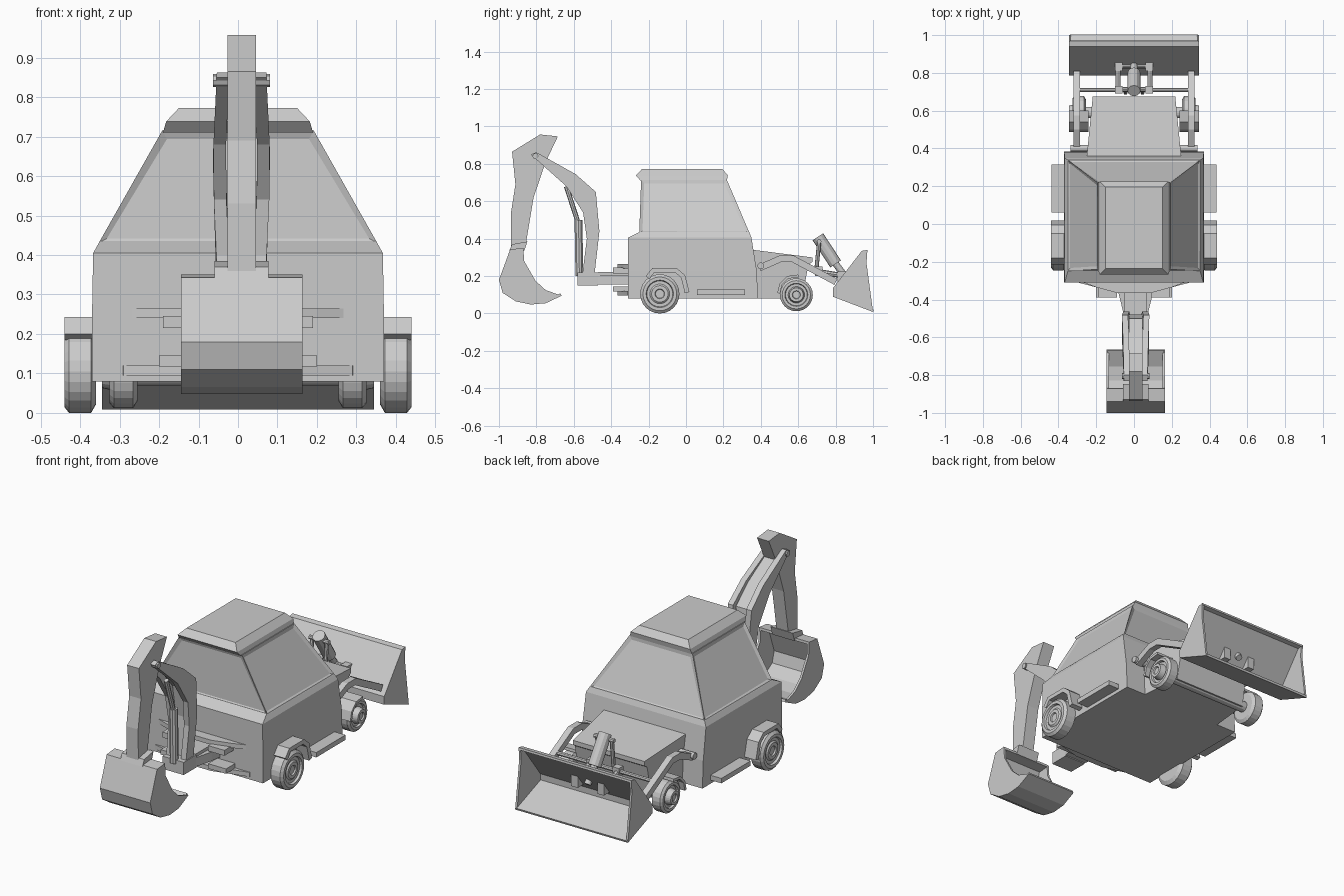
import bpy, bmesh, math
from mathutils import Vector

if "Cube" in bpy.data.objects:
    bpy.data.objects.remove(bpy.data.objects["Cube"])

CX = 0.009   # digging arm sits slightly off centre


def finish(name, bm, mirror=False):
    bmesh.ops.recalc_face_normals(bm, faces=bm.faces)
    me = bpy.data.meshes.new(name)
    bm.to_mesh(me)
    bm.free()
    ob = bpy.data.objects.new(name, me)
    bpy.context.collection.objects.link(ob)
    if mirror:
        ob.modifiers.new("Mirror", 'MIRROR')
    return ob


def add_rings(bm, rings):
    """Bridge equal-length closed rings and cap both ends."""
    vs = [[bm.verts.new(p) for p in r] for r in rings]
    n = len(vs[0])
    sides = []
    for a, b in zip(vs, vs[1:]):
        for i in range(n):
            j = (i + 1) % n
            sides.append(bm.faces.new((a[i], a[j], b[j], b[i])))
    bm.faces.new(vs[0][::-1])
    bm.faces.new(vs[-1])
    return sides


def prism(name, pts, x0, x1, mirror=False):
    """Side profile (y, z) extruded from x0 to x1."""
    bm = bmesh.new()
    add_rings(bm, [[(x, y, z) for y, z in pts] for x in (x0, x1)])
    return finish(name, bm, mirror)


def plate(name, pts, z0, z1, cx=0):
    """Plan outline, given as the right half (x, y), mirrored and extruded in z."""
    full = [(cx + x, y) for x, y in pts] + [(cx - x, y) for x, y in pts[::-1]]
    bm = bmesh.new()
    add_rings(bm, [[(x, y, z) for x, y in full] for z in (z0, z1)])
    return finish(name, bm)


def box(name, x0, x1, y0, y1, z0, z1, mirror=False):
    return prism(name, [(y0, z0), (y1, z0), (y1, z1), (y0, z1)], x0, x1, mirror)


def tube(name, p, q, r, n=12, mirror=False):
    p, q = Vector(p), Vector(q)
    rot = (q - p).to_track_quat('Z', 'Y')
    bm = bmesh.new()
    circle = [rot @ Vector((r * math.cos(t), r * math.sin(t), 0))
              for t in (2 * math.pi * i / n for i in range(n))]
    add_rings(bm, [[c + e for c in circle] for e in (p, q)])
    return finish(name, bm, mirror)


def loft(levels):
    return [[(-x, a, z), (x, a, z), (x, b, z), (-x, b, z)] for z, x, a, b in levels]


def ribbon(path, t):
    """Closed outline of a polyline thickened to its left by t."""
    P = [Vector(p) for p in path]
    inner = []
    for i, p in enumerate(P):
        d = Vector((0, 0))
        if i > 0:
            d += (p - P[i - 1]).normalized()
        if i < len(P) - 1:
            d += (P[i + 1] - p).normalized()
        d.normalize()
        inner.append((p.x - d.y * t, p.y + d.x * t))
    return [tuple(p) for p in path] + inner[::-1]


def wheel(name, y, z, r, x0, x1, hub):
    w = x1 - x0
    prof = [(x0, r * .8), (x0 + w * .15, r), (x1 - w * .15, r), (x1, r * .86),
            (x1, r * .7), (x1 - .012, r * .66), (x1 - .012, r * .5),
            (hub, r * .42), (hub, r * .25), (hub - .008, r * .22)]
    n = 24
    bm = bmesh.new()
    add_rings(bm, [[(x, y + q * math.cos(2 * math.pi * i / n), z + q * math.sin(2 * math.pi * i / n))
                    for i in range(n)] for x, q in prof])
    return finish(name, bm, True)


# Lower body
bm = bmesh.new()
add_rings(bm, loft([(.08, .37, -.31, .385), (.23, .37, -.31, .378), (.405, .367, -.31, .35),
                    (.435, .35, -.25, .338)]))
finish("lower_body", bm)

# Cab with recessed windows
bm = bmesh.new()
walls = add_rings(bm, loft([(.43, .353, -.25, .34), (.715, .192, -.24, .218)]))
bmesh.ops.recalc_face_normals(bm, faces=bm.faces)
bmesh.ops.inset_individual(bm, faces=walls, thickness=.024, depth=-.008)
finish("cab", bm)

# Roof
bm = bmesh.new()
add_rings(bm, loft([(.71, .19, -.243, .218), (.738, .182, -.268, .224), (.772, .15, -.236, .195)]))
finish("roof", bm)

# Hood, tapering towards the loader
hood = prism("hood", [(.36, .08), (.62, .08), (.655, .262), (.675, .275), (.675, .3), (.36, .34)], -1, 1)
for v in hood.data.vertices:
    v.co.x *= .25 - .1 * (v.co.y - .36)

# Wheels, axle, fenders and steps
wheel("rear_wheel", -.14, .105, .105, .36, .44, .435)
wheel("front_wheel", .59, .1, .088, .255, .325, .345)
tube("front_axle", (-.26, .59, .1), (.26, .59, .1), .03)
prism("rear_fender", ribbon([(.018, .115), (-.005, .205), (-.05, .243), (-.18, .243), (-.215, .2)], .025),
      .36, .44, True)
prism("front_fender", ribbon([(.6, .208), (.54, .2), (.5, .16), (.488, .11)], .015), .24, .345, True)
box("side_step", .36, .437, .06, .315, .1, .127, True)

# Loader arms and linkage
prism("loader_arm", ribbon([(.81, .185), (.575, .31), (.5, .31), (.385, .26)], .036), .285, .32, True)
tube("loader_pivot", (.22, .4, .255), (.335, .4, .255), .018, mirror=True)
tube("loader_cross_bar", (-.32, .71, .225), (.32, .71, .225), .011, 8)
tube("loader_cylinder", (0, .705, .41), (0, .8, .265), .034)
tube("loader_rod", (0, .79, .28), (0, .86, .185), .018)
tube("loader_strut", (.045, .712, .385), (.045, .695, .215), .011, 8, True)
tube("loader_link", (.085, .7, .225), (.085, .85, .2), .014, 8, True)
box("loader_link_foot", .06, .1, .69, .73, .2, .25, True)
box("bucket_bracket", .06, .1, .81, .86, .15, .225, True)
tube("cylinder_pin", (-.06, .712, .385), (.06, .712, .385), .012, 8)
tube("bucket_pin", (-.1, .835, .21), (.1, .835, .21), .011, 8)

# Loader bucket: shell plus end plates
shell = [(.97, .34), (.94, .335), (.785, .135), (.785, .09), (1.0, .008)]
prism("loader_bucket_shell", ribbon(shell, .012), -.34, .34)
prism("loader_bucket_side", shell + [(.965, .27)], .333, .345, True)

# Rear frame carrying the digging arm
plate("upper_rear_plate", [(.3, -.29), (.28, -.305), (.2, -.335), (.09, -.365)], .24, .265)
plate("lower_rear_plate", [(.3, -.29), (.29, -.312), (.2, -.335), (.09, -.365)], .095, .12)
prism("stabilizer_mount", [(-.39, .215), (-.3, .215), (-.3, .245), (-.39, .245)], .09, .19, True)
prism("stabilizer_foot", [(-.39, .118), (-.3, .118), (-.3, .145), (-.39, .145)], .09, .2, True)
plate("swing_frame", [(.1, -.3), (.09, -.37), (.058, -.5), (.05, -.57)], .155, .205, CX)
plate("swing_frame_top", [(.06, -.3), (.06, -.47)], .2, .222, CX)

# Boom: two curved side plates around a slimmer core
boom = [(-.83, .85), (-.8, .862), (-.59, .745), (-.482, .65), (-.463, .44), (-.49, .2),
        (-.555, .2), (-.53, .4), (-.55, .54), (-.64, .68)]
core = [(-.82, .85), (-.8, .855), (-.6, .73), (-.5, .64), (-.48, .44), (-.5, .2),
        (-.525, .2), (-.505, .43), (-.535, .6), (-.62, .7)]
for side in (-1, 1):
    ob = prism("boom_side_plate", boom, CX + side * .028, CX + side * .06)
    for v in ob.data.vertices:      # plates bulge around the elbow
        v.co.x += side * .014 * max(0, 1 - abs(v.co.z - .62) / .3)
prism("boom_core", core, CX - .035, CX + .035)
tube("boom_cylinder", (CX, -.57, .2), (CX, -.575, .5), .022, 10)
tube("boom_rod", (CX, -.575, .48), (CX, -.64, .68), .013, 8)
tube("boom_tip_pin", (CX - .072, -.805, .842), (CX + .072, -.805, .842), .016, 8)
box("boom_base", CX - .065, CX + .065, -.58, -.47, .15, .22)

# Dipper stick and coupler
prism("dipper_stick", [(-.93, .865), (-.78, .957), (-.685, .947), (-.75, .81), (-.815, .62),
                       (-.858, .36), (-.935, .36), (-.937, .53), (-.912, .69)], CX - .036, CX + .036)
coupler = prism("coupler", [(-.945, .335), (-.865, .335), (-.848, .385), (-.93, .37)], CX - .068, CX + .068)

# Digging bucket: curved shell plus end plates
dig = [(-.87, .35), (-.94, .343), (-1.0, .18), (-.98, .11), (-.91, .065), (-.83, .048),
       (-.75, .055), (-.665, .095)]
prism("digging_bucket_shell", ribbon(dig, .014), CX - .15, CX + .15)
for side in (-1, 1):
    prism("digging_bucket_side", dig + [(-.75, .125), (-.805, .175), (-.865, .28)],
          CX + side * .142, CX + side * .154)
